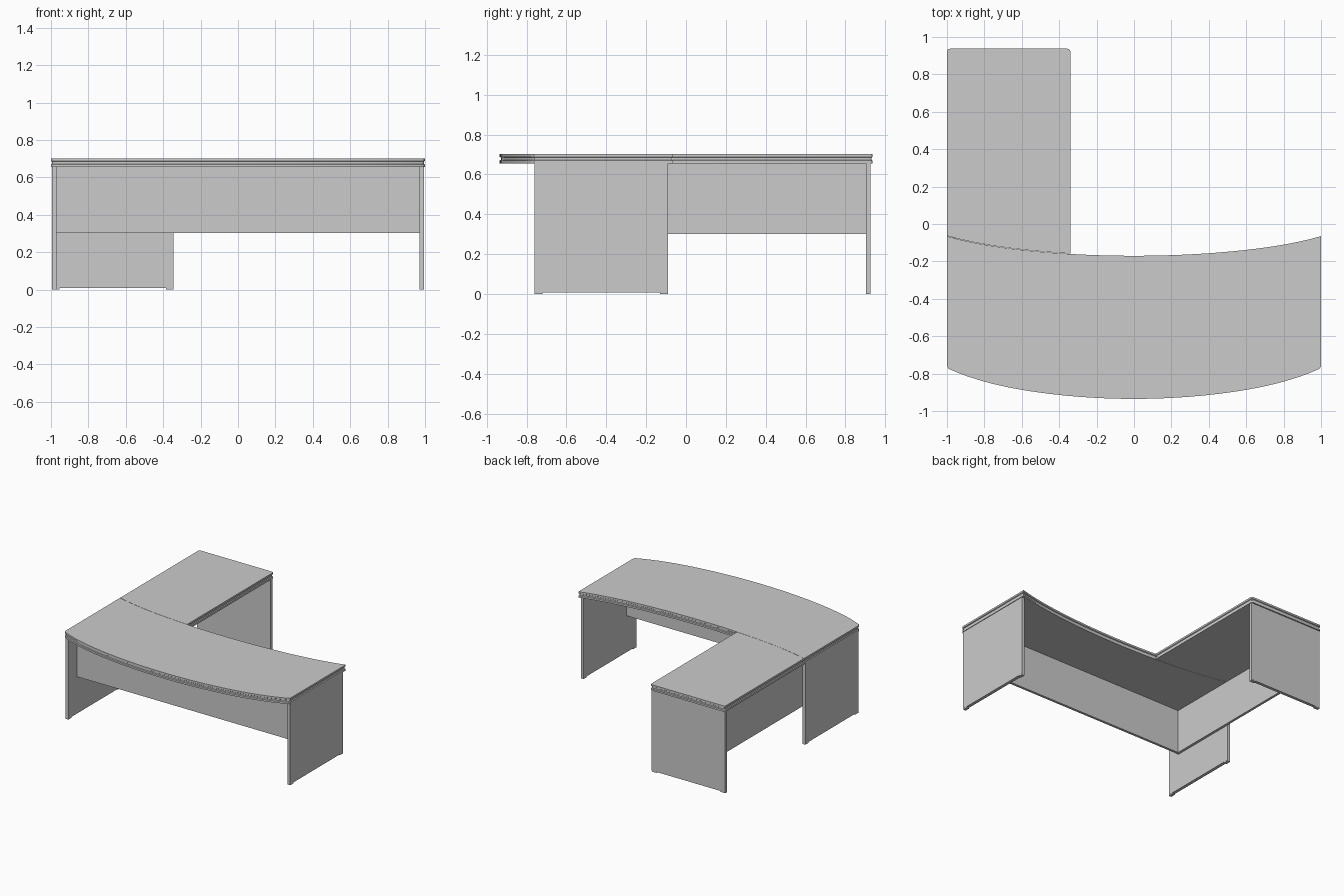
import bpy, bmesh, math
from mathutils import Vector

if "Cube" in bpy.data.objects:
    bpy.data.objects.remove(bpy.data.objects["Cube"])


def box(name, x0, x1, y0, y1, z0, z1):
    bm = bmesh.new()
    bmesh.ops.create_cube(bm, size=1)
    for v in bm.verts:
        v.co = Vector((x1 if v.co.x > 0 else x0,
                       y1 if v.co.y > 0 else y0,
                       z1 if v.co.z > 0 else z0))
    me = bpy.data.meshes.new(name)
    bm.to_mesh(me)
    bm.free()
    ob = bpy.data.objects.new(name, me)
    bpy.context.collection.objects.link(ob)
    return ob


def front_curve(x):
    return -0.935 + 0.13 * x**2 + 0.035 * x**6


def back_curve(x):
    return -0.17 + 0.085 * x**2 + 0.02 * x**6


def offset(pts, d):
    """Move a counter-clockwise outline inwards by d."""
    out, n = [], len(pts)
    for i in range(n):
        p = Vector(pts[i])
        a = (p - Vector(pts[i - 1])).normalized()
        b = (Vector(pts[(i + 1) % n]) - p).normalized()
        na, nb = Vector((-a.y, a.x)), Vector((-b.y, b.x))
        out.append(p + (na + nb) * d / (1 + na.dot(nb)))
    return out


# Edge moulding as (height, inset): two bands with a groove between
EDGE = [(0.655, 0), (0.669, 0), (0.673, 0.006), (0.684, 0.006), (0.688, 0), (0.702, 0)]


def worktop(name, pts):
    bm = bmesh.new()
    rings = [[bm.verts.new((p.x, p.y, z)) for p in offset(pts, d)] for z, d in EDGE]
    n = len(pts)
    for lo, hi in zip(rings, rings[1:]):
        for i in range(n):
            j = (i + 1) % n
            bm.faces.new((lo[i], lo[j], hi[j], hi[i]))
    bm.faces.new(rings[-1])
    bm.faces.new(rings[0][::-1])
    me = bpy.data.meshes.new(name)
    bm.to_mesh(me)
    bm.free()
    ob = bpy.data.objects.new(name, me)
    bpy.context.collection.objects.link(ob)
    bpy.ops.object.select_all(action='DESELECT')
    ob.select_set(True)
    bpy.context.view_layer.objects.active = ob
    bpy.ops.object.shade_smooth_by_angle(angle=math.radians(25))


def corner(cx, cy, r, start):
    return [(cx + r * math.cos(math.radians(start + a)),
             cy + r * math.sin(math.radians(start + a))) for a in (0, 30, 60, 90)]


# Curved main worktop
N = 40
front = [(x, front_curve(x)) for x in (-0.99 + 1.98 * i / N for i in range(N + 1))]
back = [(x, back_curve(x)) for x in (1 - 2 * i / N for i in range(N + 1))]
worktop("main_worktop", [(-1, -0.762)] + front + [(1, -0.762)] + back)

# Return worktop, its front edge following the main worktop
joint = [(x, back_curve(x) + 0.002) for x in (-1 + 0.66 * i / 14 for i in range(15))]
worktop("return_worktop", joint + corner(-0.355, 0.922, 0.015, 0) + corner(-0.985, 0.922, 0.015, 90))

# Side panels of the main desk with feet
for side, x0, x1 in (("left", -0.995, -0.97), ("right", 0.97, 0.995)):
    box(side + "_leg_panel", x0, x1, -0.76, -0.09, 0.008, 0.655)
    for end, y in (("front", -0.76), ("back", -0.13)):
        box(f"{side}_{end}_foot", x0 + 0.001, x1 - 0.001, y, y + 0.04, 0, 0.008)

# End panel of the return with feet
box("return_leg_panel", -0.995, -0.345, 0.903, 0.927, 0.008, 0.655)
for side, x in (("left", -0.995), ("right", -0.385)):
    box(f"return_{side}_foot", x, x + 0.04, 0.904, 0.926, 0, 0.008)

# Modesty panels
box("main_modesty_panel", -0.97, 0.97, -0.65, -0.63, 0.302, 0.655)
box("return_modesty_panel", -0.97, -0.95, -0.63, 0.903, 0.302, 0.655)
